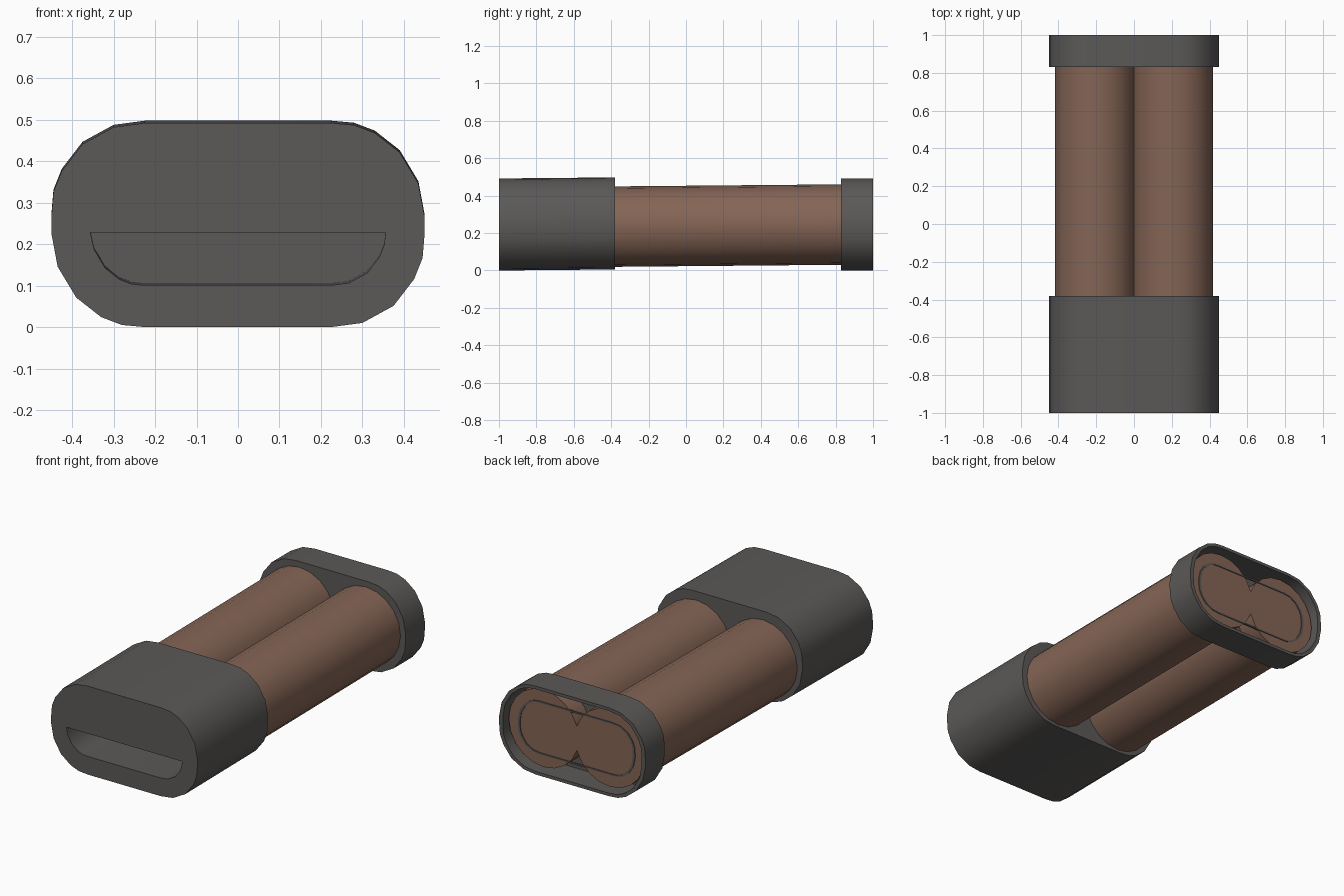
import bpy, bmesh, math
from mathutils import Matrix

cube = bpy.data.objects.get("Cube")
if cube:
    bpy.data.objects.remove(cube, do_unlink=True)


def material(name, rgb):
    m = bpy.data.materials.new(name)
    m.use_nodes = True
    m.diffuse_color = (*rgb, 1)
    m.node_tree.nodes["Principled BSDF"].inputs["Base Color"].default_value = (*rgb, 1)
    return m


GREY = material("dark grey plastic", (0.105, 0.10, 0.096))
BROWN = material("brown paper", (0.235, 0.13, 0.092))
TILT = 0.009   # slight upward slope of the tubes and front cap
MID = 0.246

# Rounded outline, relative to its centre; the second half is the first turned by 180 degrees
half = [(-.45, -.02), (-.45, .02), (-.445, .08), (-.425, .13), (-.375, .195), (-.30, .236),
        (-.225, .246), (.225, .246), (.28, .241), (.33, .222), (.39, .175), (.435, .10)]
OUTLINE = half + [(-x, -z) for x, z in half]


def inset(kx, kz):
    """Outline shrunk around its straight middle section."""
    return [(math.copysign(.225 + (abs(x) - .225) * kx, x), z * kz) for x, z in OUTLINE]


def finish(bm, name, mat, smooth=True):
    bmesh.ops.recalc_face_normals(bm, faces=bm.faces)
    mesh = bpy.data.meshes.new(name)
    bm.to_mesh(mesh)
    bm.free()
    mesh.materials.append(mat)
    ob = bpy.data.objects.new(name, mesh)
    bpy.context.collection.objects.link(ob)
    if smooth:
        bpy.ops.object.select_all(action='DESELECT')
        ob.select_set(True)
        bpy.context.view_layer.objects.active = ob
        bpy.ops.object.shade_smooth_by_angle(angle=math.radians(35))
    return ob


def ring_loop(bm, pts, y, cz, slope=0):
    vs = [bm.verts.new((x, y, cz + z + slope * (y + 1))) for x, z in pts]
    return vs, [bm.edges.new((vs[i - 1], vs[i])) for i in range(len(vs))]


def walls(bm, a, b):
    for i in range(len(a)):
        bm.faces.new((a[i - 1], a[i], b[i], b[i - 1]))


def pocket_block(name, hole, y_open, y_floor, y_back, cz, slope=0):
    """Solid block with a blind pocket in the face at y_open."""
    bm = bmesh.new()
    outer, e1 = ring_loop(bm, OUTLINE, y_open, cz, slope)
    inner, e2 = ring_loop(bm, hole, y_open, cz, slope)
    floor, _ = ring_loop(bm, hole, y_floor, cz, slope)
    back, _ = ring_loop(bm, OUTLINE, y_back, cz, slope)
    bmesh.ops.triangle_fill(bm, edges=e1 + e2, use_beauty=True)
    walls(bm, outer, back)
    walls(bm, inner, floor)
    bm.faces.new(floor)
    bm.faces.new(back)
    return finish(bm, name, GREY)


# Front cap with the D-shaped slot in its lower half
ledge = -.018
slot = [(x, z) for x, z in inset(.58, .59) if z < ledge]
slot = [(.356, ledge)] + slot + [(-.356, ledge)]
slot.sort(key=lambda p: math.atan2(p[1] - ledge + 1e-6, p[0]))
right = [p for p in slot if p[1] == ledge]
curve = sorted((p for p in slot if p[1] != ledge), key=lambda p: p[0])
slot = [min(right)] + curve + [max(right)]
pocket_block("front_cap", slot, -1, -.45, -.38, .246, TILT)

# Back cap: a shallow open ring whose floor wraps the tubes
pocket_block("back_cap", inset(.90, .93), 1, .85, .83, MID)

# Pair of tubes, mirrored across the middle
Y0, Y1 = -.43, .96
for side, label in ((1, "left"), (-1, "right")):
    bm = bmesh.new()
    bmesh.ops.create_cone(bm, cap_ends=True, segments=20, radius1=.215, radius2=.215,
                          depth=Y1 - Y0, matrix=Matrix.Rotation(math.pi / 2, 4, 'X'))
    for v in bm.verts:
        v.co.y += (Y0 + Y1) / 2
        v.co.x += side * .204
        v.co.z += .238 + TILT * v.co.y
    finish(bm, label + "_tube", BROWN)

# Thin seam line on the back end of the tubes
bm = bmesh.new()
loops = [ring_loop(bm, inset(k, s), y, MID)[0]
         for y in (Y1 - .004, Y1 + .004) for k, s in ((.60, .60), (.54, .565))]
for a, b in ((0, 1), (2, 3), (0, 2), (1, 3)):
    walls(bm, loops[a], loops[b])
finish(bm, "end_seam", GREY, smooth=False)
